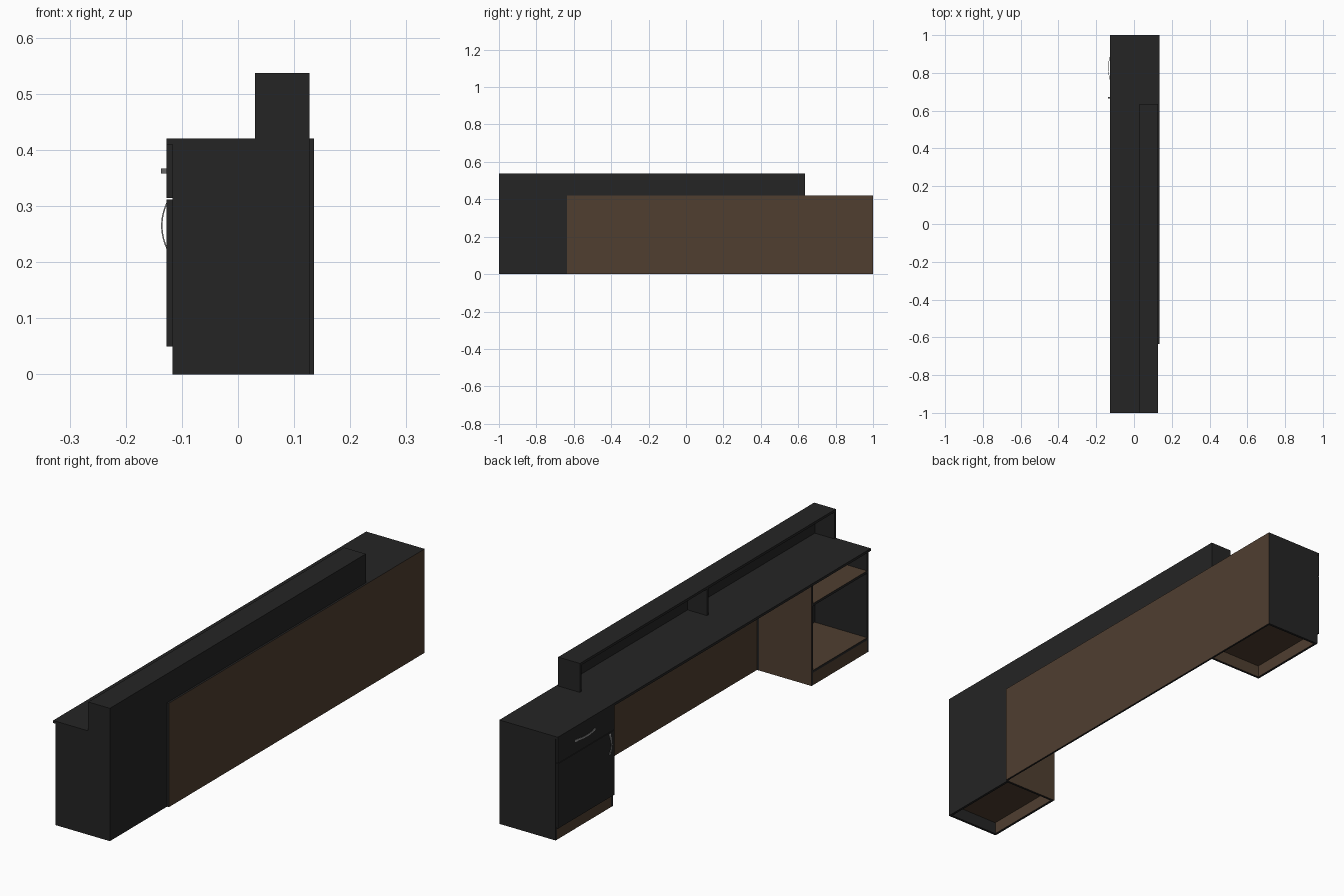
import bpy, bmesh, math

if "Cube" in bpy.data.objects:
    bpy.data.objects.remove(bpy.data.objects["Cube"])


def make_material(name, rgb):
    m = bpy.data.materials.new(name)
    m.diffuse_color = (*rgb, 1)
    m.use_nodes = True
    m.node_tree.nodes["Principled BSDF"].inputs["Base Color"].default_value = m.diffuse_color
    return m


BLACK = make_material("black laminate", (0.018, 0.018, 0.018))
BROWN = make_material("brown wood", (0.080, 0.049, 0.030))
METAL = make_material("grey metal", (0.28, 0.28, 0.28))


def finish(bm, name, mats):
    bmesh.ops.recalc_face_normals(bm, faces=bm.faces)
    me = bpy.data.meshes.new(name)
    bm.to_mesh(me)
    bm.free()
    for m in mats:
        me.materials.append(m)
    ob = bpy.data.objects.new(name, me)
    bpy.context.collection.objects.link(ob)
    return ob


def board(name, x, y, z, mat=BLACK):
    """Box from ranges; brown boards get black edge banding around the thin sides."""
    bm = bmesh.new()
    bmesh.ops.create_cube(bm, size=1)
    for v in bm.verts:
        v.co = [(r[0] + r[1]) / 2 + c * (r[1] - r[0]) for c, r in zip(v.co, (x, y, z))]
    bm.normal_update()
    if mat is BROWN:
        sizes = [r[1] - r[0] for r in (x, y, z)]
        thin = sizes.index(min(sizes))
        for f in bm.faces:
            f.material_index = 0 if abs(f.normal[thin]) > 0.5 else 1
        return finish(bm, name, [BROWN, BLACK])
    return finish(bm, name, [mat])


def bow_handle(name, y, z, length, vertical):
    """Flat strip bent in a shallow arc standing off the door face."""
    bm = bmesh.new()
    steps, t, w, depth = 12, 0.0025, 0.0045, 0.010
    rings = []
    for i in range(steps + 1):
        u = 2 * i / steps - 1
        out = -0.127 - depth * (1 - u * u)
        ring = []
        for dx, dw in ((0, -w), (0, w), (t, w), (t, -w)):
            a, b = u * length / 2, dw
            ring.append(bm.verts.new((out + dx, y + (b if vertical else a),
                                      z + (a if vertical else b))))
        rings.append(ring)
    for r, s in zip(rings, rings[1:]):
        for k in range(4):
            bm.faces.new((r[k], r[(k + 1) % 4], s[(k + 1) % 4], s[k]))
    bm.faces.new(rings[0])
    bm.faces.new(rings[-1])
    return finish(bm, name, [METAL])


T = 0.01             # board thickness
FX, BX = -0.117, 0.127   # carcass front and back
IN = 0.635           # inner edge of both pedestals
TOP = 0.41

# worktop
board("worktop", (-0.127, BX), (-1, 1), (TOP, 0.42))

# customer-side panel, brown with black edges
board("front_panel", (BX, 0.135), (-IN, 1), (0, 0.42), BROWN)
board("front_panel_dark", (BX - T, BX), (-1, -IN), (0, TOP))

# two pedestals: outer side, inner side, floor, toe kick
for s, n in ((-1, "open"), (1, "door")):
    def span(a, b):
        return tuple(sorted((s * a, s * b)))
    back = BX - T if s < 0 else BX
    board(n + "_outer_side", (FX, BX), span(1 - T, 1), (0, TOP))
    board(n + "_inner_side", (FX, BX), span(IN, IN + T), (0, TOP), BROWN)
    board(n + "_floor", (FX, back), span(IN + T, 1 - T), (0.05, 0.06), BROWN)
    board(n + "_toe_kick", (FX, FX + T), span(IN + T, 1 - T), (0, 0.05), BROWN)

# open pedestal shelf
board("open_shelf", (FX, BX - T), (-1 + T, -IN - T), (0.32, 0.33), BROWN)

# door and drawer fronts with handles
board("drawer_front", (-0.127, FX), (IN + 0.002, 0.998), (0.314, TOP))
board("door", (-0.127, FX), (IN + 0.002, 0.998), (0.05, 0.312))
bow_handle("drawer_handle", 0.825, 0.3625, 0.13, False)
bow_handle("door_handle", 0.668, 0.265, 0.085, True)

# raised counter shelf with three supports
SX, SZ = 0.03, 0.537
board("counter_shelf", (SX, BX), (-1, IN), (SZ - T, SZ))
board("counter_back", (BX - T, BX), (-1, IN), (0.42, SZ - T))
for i, y0 in enumerate((-1, -0.1825 - T / 2, IN - T)):
    board("counter_support_%d" % (i + 1), (SX, BX - T), (y0, y0 + T), (0.42, SZ - T))
